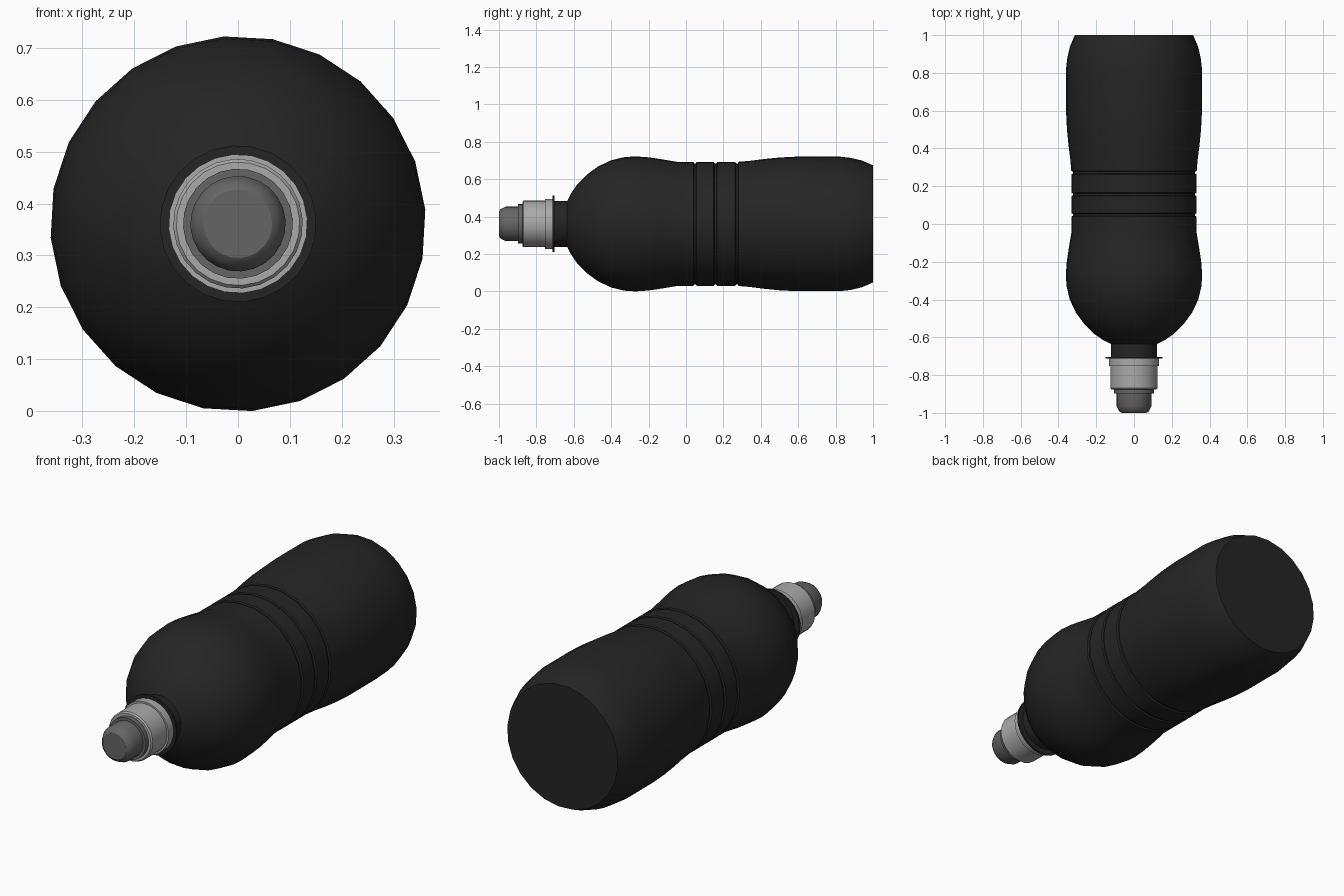
import bpy, bmesh
from math import cos, sin, pi, radians

if "Cube" in bpy.data.objects:
    bpy.data.objects.remove(bpy.data.objects["Cube"])

SIDES = 24
AXIS_Z = 0.361
TURN = radians(4.3)


def material(name, v):
    m = bpy.data.materials.new(name)
    m.diffuse_color = (v, v, v, 1)
    m.use_nodes = True
    m.node_tree.nodes["Principled BSDF"].inputs["Base Color"].default_value = m.diffuse_color
    return m


def lathe(name, profile, mat):
    """Revolve (y, radius) points around the bottle's lengthwise axis, capping both ends."""
    bm = bmesh.new()
    rings = []
    for y, r in profile:
        rings.append([bm.verts.new((r * cos(TURN + 2 * pi * i / SIDES), y,
                                    AXIS_Z + r * sin(TURN + 2 * pi * i / SIDES)))
                      for i in range(SIDES)])
    for a, b in zip(rings, rings[1:]):
        for i in range(SIDES):
            j = (i + 1) % SIDES
            bm.faces.new((a[i], a[j], b[j], b[i]))
    bm.faces.new(rings[0])
    bm.faces.new(rings[-1])
    bmesh.ops.recalc_face_normals(bm, faces=bm.faces)
    me = bpy.data.meshes.new(name)
    bm.to_mesh(me)
    bm.free()
    me.materials.append(mat)
    ob = bpy.data.objects.new(name, me)
    bpy.context.collection.objects.link(ob)
    bpy.ops.object.select_all(action='DESELECT')
    bpy.context.view_layer.objects.active = ob
    ob.select_set(True)
    bpy.ops.object.shade_smooth_by_angle(angle=radians(30))
    return ob


black = material("black_plastic", 0.018)
silver = material("light_grey_plastic", 0.4)
grey = material("dark_grey_plastic", 0.13)

# Bottle body: neck, round shoulder, grooved waist, flared base
shoulder = [(-0.72, 0.123), (-0.635, 0.123), (-0.615, 0.163), (-0.58, 0.214),
            (-0.53, 0.264), (-0.47, 0.308), (-0.40, 0.341), (-0.33, 0.358),
            (-0.27, 0.362), (-0.20, 0.357), (-0.12, 0.345), (-0.05, 0.333)]
waist = []
for y in (0.048, 0.157, 0.272):
    waist += [(y - 0.009, 0.333), (y - 0.005, 0.325), (y + 0.005, 0.325), (y + 0.009, 0.333)]
base = [(0.34, 0.338), (0.42, 0.348), (0.50, 0.356), (0.60, 0.361), (0.82, 0.361),
        (0.88, 0.354), (0.94, 0.340), (1.0, 0.314)]
lathe("bottle_body", shoulder + waist + base, black)

# Thin flange under the cap
lathe("neck_flange", [(-0.713, 0.151), (-0.703, 0.151)], black)

# Stepped cap collar
lathe("cap_collar", [(-0.875, 0.119), (-0.868, 0.125), (-0.753, 0.125),
                     (-0.753, 0.134), (-0.712, 0.134)], silver)

# Ring at the root of the spout
lathe("spout_ring", [(-0.898, 0.106), (-0.87, 0.106)], grey)

# Spout with rounded tip
lathe("spout", [(-1.0, 0.066), (-0.992, 0.078), (-0.965, 0.092), (-0.89, 0.092)], grey)
